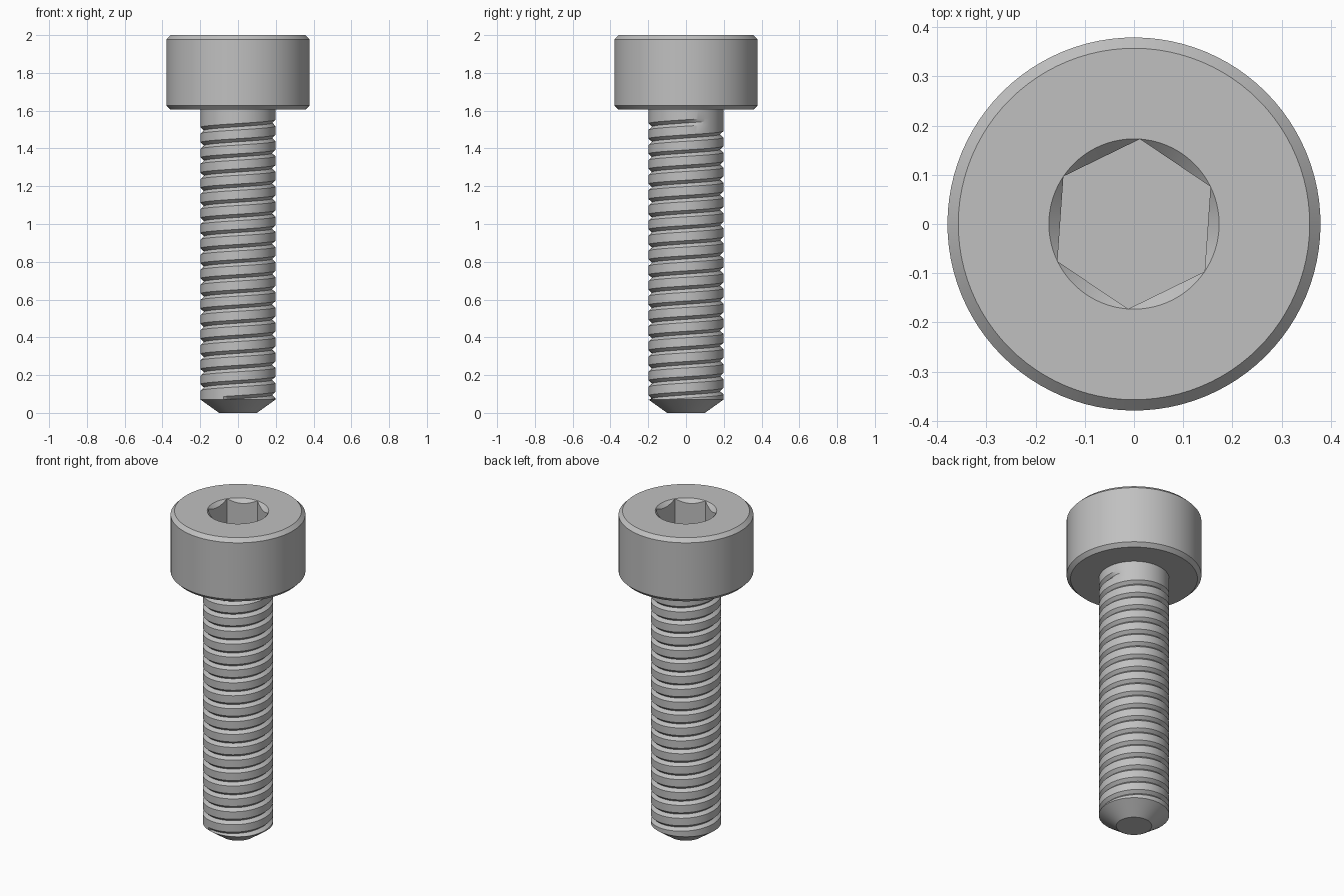
import bpy, bmesh
from math import pi, cos, sin, radians

if "Cube" in bpy.data.objects:
    bpy.data.objects.remove(bpy.data.objects["Cube"], do_unlink=True)

steel = bpy.data.materials.new("steel grey")
steel.use_nodes = True
colour = (0.53, 0.53, 0.53, 1)
steel.diffuse_color = colour
steel.node_tree.nodes["Principled BSDF"].inputs["Base Color"].default_value = colour

SEGMENTS = 96


def sweep(name, column, start=0.0):
    """Join the (radius, height) columns returned for each angle around z."""
    bm = bmesh.new()
    columns = []
    for i in range(SEGMENTS + 1):
        turn = 2 * pi * i / SEGMENTS
        a = start + turn
        columns.append([bm.verts.new((r * cos(a), r * sin(a), z)) for r, z in column(turn)])
    for left, right in zip(columns, columns[1:]):
        for j in range(len(left) - 1):
            bm.faces.new((left[j], right[j], right[j + 1], left[j + 1]))
    bmesh.ops.remove_doubles(bm, verts=bm.verts, dist=0.0001)
    bmesh.ops.recalc_face_normals(bm, faces=bm.faces)
    mesh = bpy.data.meshes.new(name)
    bm.to_mesh(mesh)
    bm.free()
    mesh.materials.append(steel)
    obj = bpy.data.objects.new(name, mesh)
    bpy.context.collection.objects.link(obj)
    bpy.ops.object.select_all(action='DESELECT')
    obj.select_set(True)
    bpy.context.view_layer.objects.active = obj
    bpy.ops.object.shade_smooth_by_angle(angle=radians(25))
    return obj


# Head: chamfered cylinder with a countersunk hexagonal socket
HEAD_R, BEVEL, SOCKET_R = 0.379, 0.022, 0.173
TOP, UNDER, FLOOR = 2.0, 1.605, 1.8


def head_column(turn):
    hexagon = SOCKET_R * cos(pi / 6) / cos(turn % (pi / 3) - pi / 6)
    lip = TOP - (SOCKET_R - hexagon)
    return [(0, UNDER), (HEAD_R - BEVEL, UNDER), (HEAD_R, UNDER + BEVEL),
            (HEAD_R, TOP - BEVEL), (HEAD_R - BEVEL, TOP), (SOCKET_R, TOP),
            (hexagon, lip), (hexagon, FLOOR), (0, FLOOR)]


sweep("socket_head", head_column, radians(26))

# Shank: conical tip and a right-hand helical V groove that runs out below the head
SHANK_R, TIP_R, TIP_Z = 0.198, 0.1, 0.07
PITCH, DEPTH, HALF, RUNOUT = 0.08, 0.018, 0.017, 1.535


def shank_column(turn):
    points = [(0, 0), (TIP_R, 0), (SHANK_R, TIP_Z)]
    for k in range(-20, 1):
        centre = RUNOUT + PITCH * (k + turn / (2 * pi))
        fade = min(1, max(0, (RUNOUT + 0.008 - centre) / 0.008))
        for offset, cut in ((-HALF, 0), (0, DEPTH * fade), (HALF, 0)):
            z = centre + offset
            inside = TIP_Z < z < UNDER
            points.append((SHANK_R - cut * inside, min(UNDER, max(TIP_Z, z))))
    return points + [(SHANK_R, UNDER), (0, UNDER)]


sweep("threaded_shank", shank_column)
